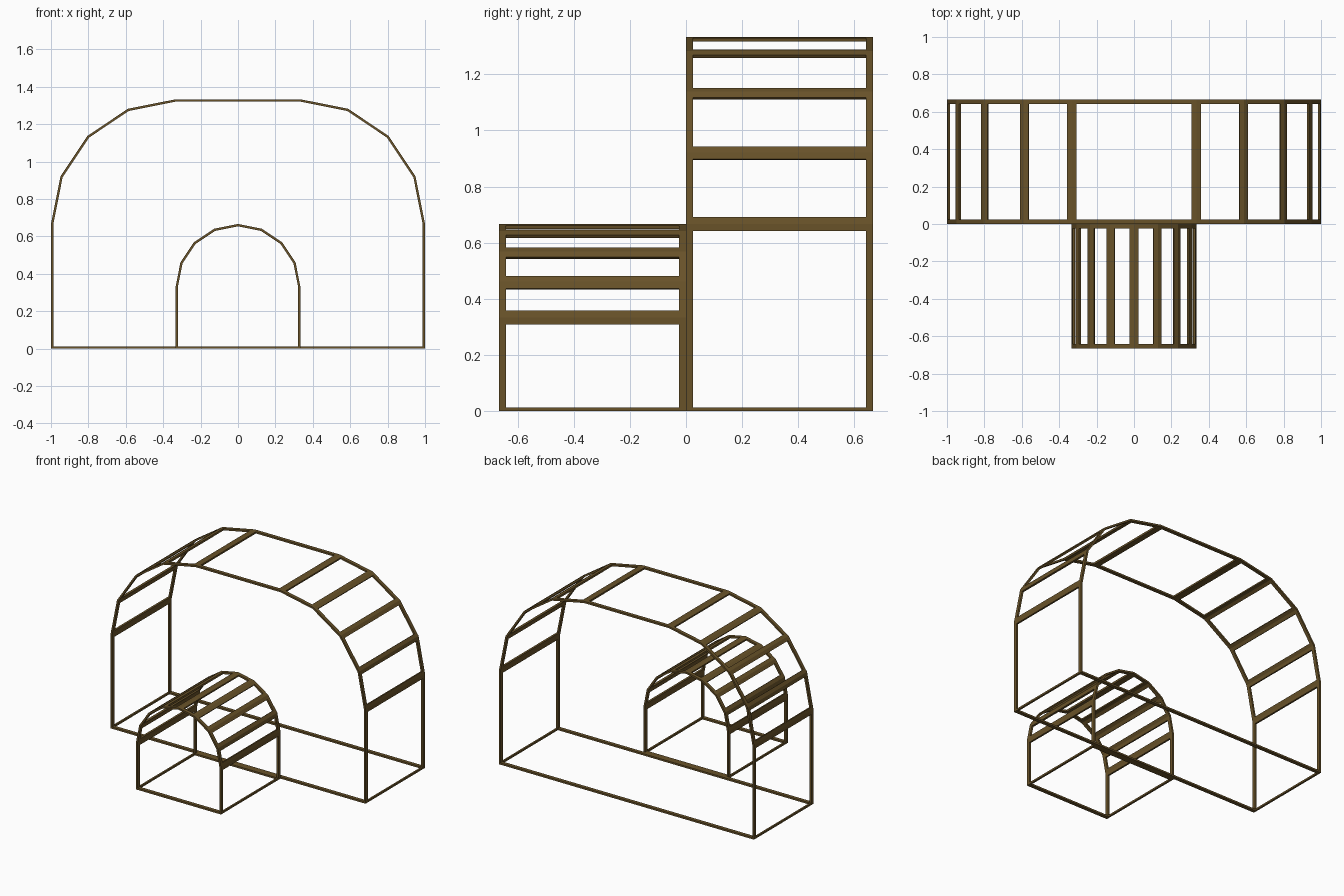
import bpy, bmesh
from math import sin, cos, radians
from mathutils import Vector

if "Cube" in bpy.data.objects:
    bpy.data.objects.remove(bpy.data.objects["Cube"])

RAIL = 0.025    # strip width along each face
THICK = 0.0125  # strip thickness, inward

mat = bpy.data.materials.new("dark_timber")
mat.diffuse_color = (0.14, 0.085, 0.022, 1)
mat.use_nodes = True
mat.node_tree.nodes["Principled BSDF"].inputs["Base Color"].default_value = mat.diffuse_color


def arch_profile(half_width, radius, wall):
    """Closed arch outline in x/z, starting at the right foot."""
    c = half_width - radius
    right = [(c + radius * cos(radians(a * 22.5)), wall + radius * sin(radians(a * 22.5)))
             for a in range(5)]
    left = [(-x, z) for x, z in reversed(right)]
    if c < 1e-6:
        left = left[1:]     # both arcs meet in a single apex
    return [Vector(p) for p in [(half_width, 0)] + right + left + [(-half_width, 0)]]


def arch_frame(name, profile, y0, y1):
    """Framework of bent flat strips: two end rails plus a slat at each bend."""
    bm = bmesh.new()
    ring = []       # (point, whether a slat covers the span to the next point)
    n = len(profile)
    for i, p in enumerate(profile):
        q = profile[(i + 1) % n]
        d = (q - p).normalized()
        w0 = 0.013 if p.y == 0 else RAIL
        w1 = 0.013 if q.y == 0 else RAIL
        ring += [(p, True), (p + d * w0, False), (q - d * w1, True)]
    ys = [y0, y0 + RAIL, y1 - RAIL, y1]
    grid = [[bm.verts.new((p.x, y, p.y)) for y in ys] for p, _ in ring]
    for i, (_, slat) in enumerate(ring):
        a, b = grid[i], grid[(i + 1) % len(ring)]
        for j in range(3):
            if j != 1 or slat:
                bm.faces.new((a[j], a[j + 1], b[j + 1], b[j]))
    bm.normal_update()
    # make sure the first wall faces outward
    bm.faces.ensure_lookup_table()
    if bm.faces[0].normal.x < 0:
        bmesh.ops.reverse_faces(bm, faces=bm.faces[:])
    loose = [v for v in bm.verts if not v.link_faces]
    bmesh.ops.delete(bm, geom=loose, context='VERTS')
    me = bpy.data.meshes.new(name)
    bm.to_mesh(me)
    bm.free()
    me.materials.append(mat)
    ob = bpy.data.objects.new(name, me)
    bpy.context.collection.objects.link(ob)
    mod = ob.modifiers.new("thickness", 'SOLIDIFY')
    mod.thickness = THICK
    mod.offset = -1
    mod.use_even_offset = True
    return ob


# wide shelter at the back, small entrance tunnel at the front
arch_frame("main_arch_frame", arch_profile(1, 2 / 3, 2 / 3), 0, 2 / 3)
arch_frame("entrance_arch_frame", arch_profile(1 / 3, 1 / 3, 1 / 3), -2 / 3, 0)
